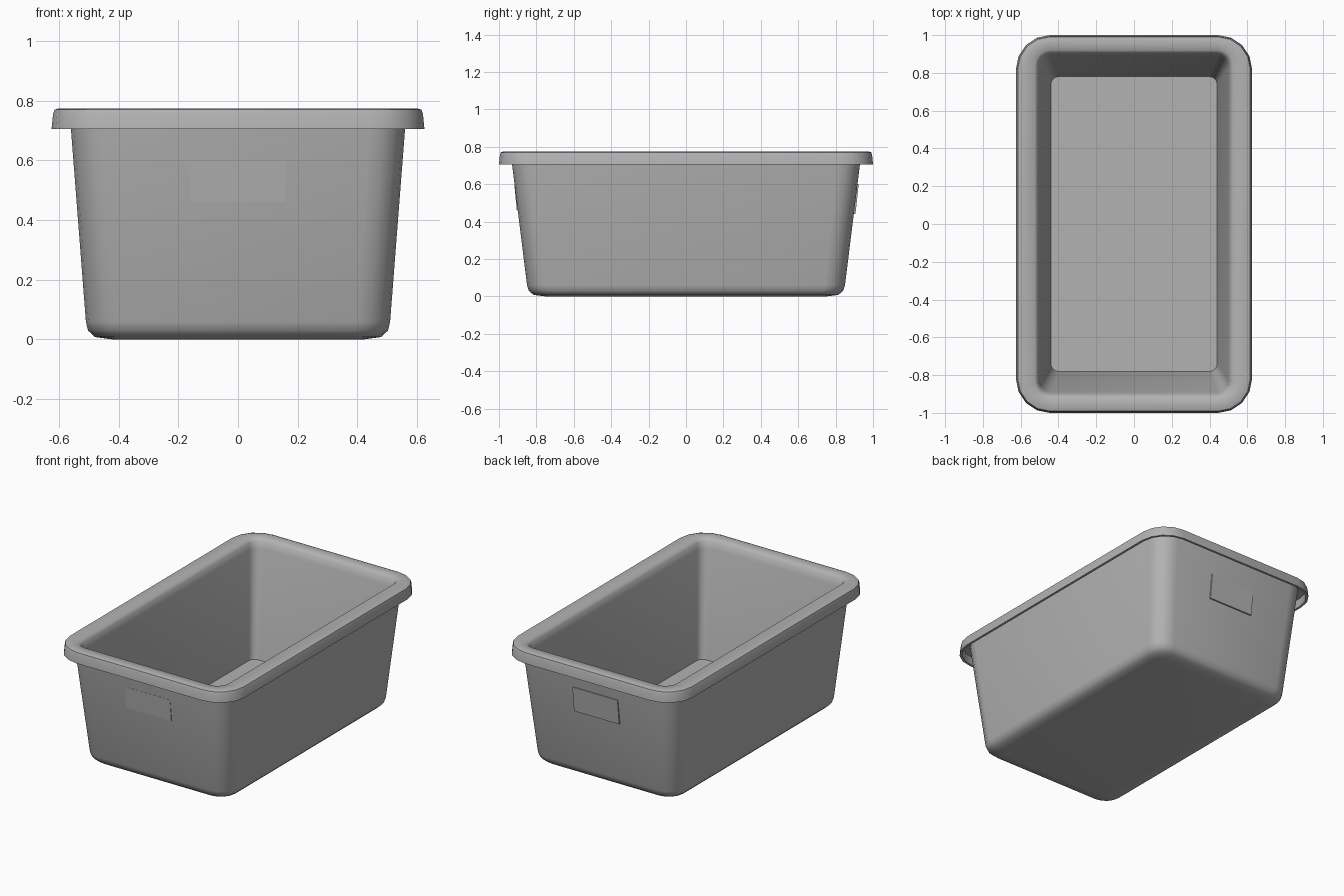
import bpy, bmesh, math

cube = bpy.data.objects.get("Cube")
if cube:
    bpy.data.objects.remove(cube, do_unlink=True)

grey = bpy.data.materials.new("grey plastic")
grey.use_nodes = True
colour = (0.45, 0.45, 0.45, 1)
grey.diffuse_color = colour
grey.node_tree.nodes["Principled BSDF"].inputs["Base Color"].default_value = colour


def finish(name, bm):
    bmesh.ops.recalc_face_normals(bm, faces=bm.faces)
    mesh = bpy.data.meshes.new(name)
    bm.to_mesh(mesh)
    bm.free()
    mesh.materials.append(grey)
    obj = bpy.data.objects.new(name, mesh)
    bpy.context.collection.objects.link(obj)
    bpy.ops.object.select_all(action="DESELECT")
    obj.select_set(True)
    bpy.context.view_layer.objects.active = obj
    bpy.ops.object.shade_smooth_by_angle(angle=math.radians(50))
    return obj


def rounded_loop(bm, hx, hy, z, r, steps=4):
    """Rounded rectangle of half sizes hx, hy at height z."""
    loop = []
    for q, (sx, sy) in enumerate([(1, 1), (-1, 1), (-1, -1), (1, -1)]):
        for i in range(steps + 1):
            a = math.pi / 2 * (q + i / steps)
            loop.append(bm.verts.new((sx * (hx - r) + r * math.cos(a),
                                      sy * (hy - r) + r * math.sin(a), z)))
    return loop


# Tub: wall section from the inner floor, over the rim, down to the base
section = [
    (0.44, 0.78, 0.06, 0.04),
    (0.50, 0.89, 0.72, 0.06),
    (0.51, 0.905, 0.76, 0.07),
    (0.525, 0.92, 0.775, 0.08),
    (0.60, 0.975, 0.775, 0.16),
    (0.615, 0.99, 0.77, 0.17),
    (0.62, 0.995, 0.755, 0.175),
    (0.625, 1.0, 0.705, 0.18),
    (0.61, 0.985, 0.705, 0.165),
    (0.605, 0.98, 0.755, 0.16),
    (0.565, 0.935, 0.755, 0.12),
    (0.56, 0.93, 0.705, 0.12),
    (0.51, 0.85, 0.06, 0.11),
    (0.503, 0.84, 0.03, 0.11),
    (0.48, 0.815, 0.008, 0.10),
    (0.42, 0.75, 0.0, 0.06),
]
bm = bmesh.new()
loops = [rounded_loop(bm, *s) for s in section]
for a, b in zip(loops, loops[1:]):
    n = len(a)
    for i in range(n):
        j = (i + 1) % n
        bm.faces.new((a[i], a[j], b[j], b[i]))
bm.faces.new(loops[0])
bm.faces.new(loops[-1])
finish("tub", bm)


# Grip panels: thin plates lying on the sloped end walls
def wall_y(z):
    return 0.85 + (z - 0.06) * 0.08 / 0.645


def grip_panel(name, side, low, high, out_low, out_high):
    bm = bmesh.new()
    bmesh.ops.create_cube(bm, size=1)
    for v in bm.verts:
        top, outer = v.co.z > 0, v.co.y > 0
        z = high if top else low
        lift = (out_high if top else out_low) if outer else -0.004
        v.co = (v.co.x * 0.32, side * (wall_y(z) + lift), z)
    finish(name, bm)


grip_panel("front_grip_panel", -1, 0.46, 0.60, 0.005, 0.001)
grip_panel("back_grip_panel", 1, 0.44, 0.60, 0.009, 0.006)
